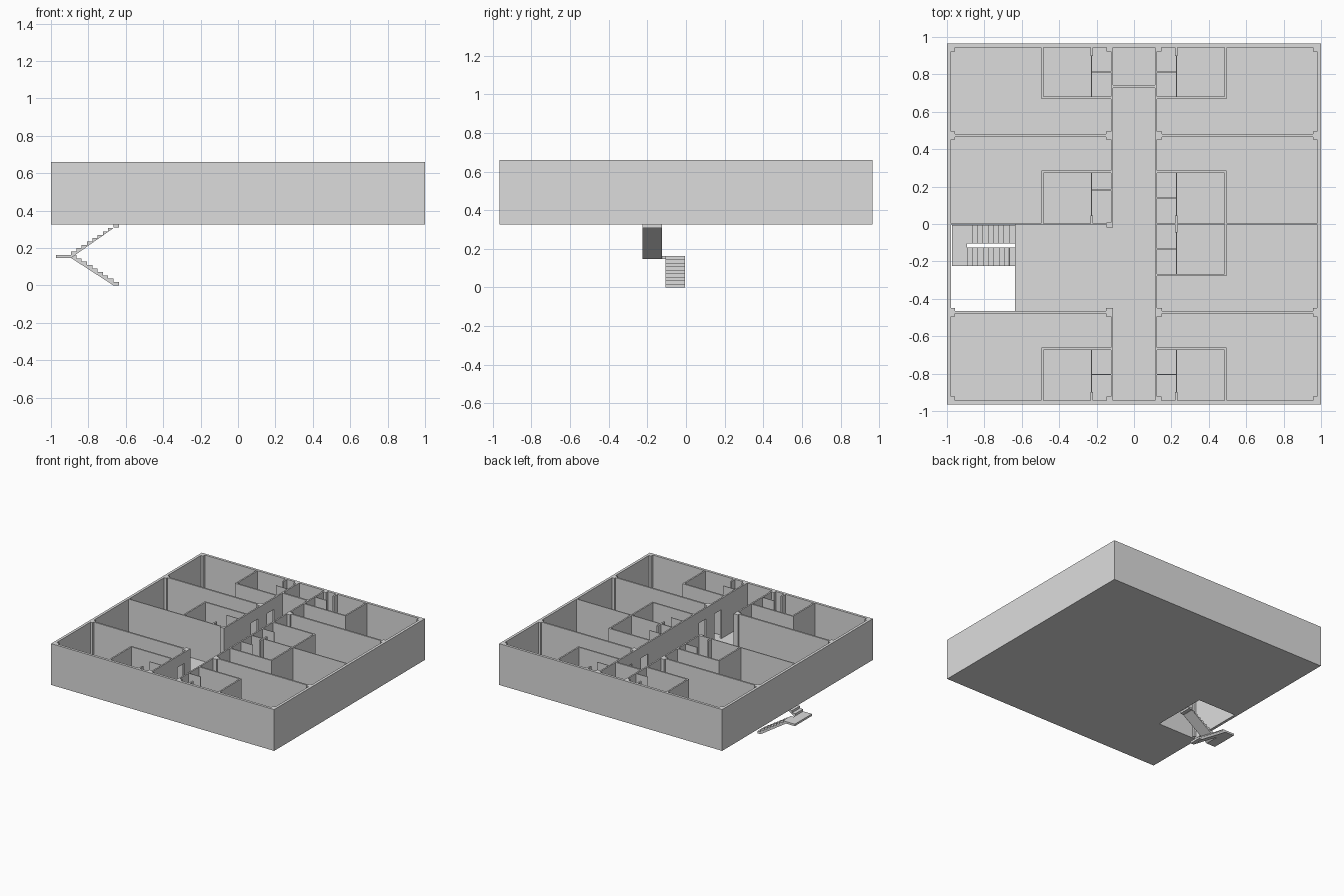
import bpy
import bmesh
from mathutils import Vector

cube = bpy.data.objects.get("Cube")
if cube:
    bpy.data.objects.remove(cube, do_unlink=True)

GREY = (0.72, 0.72, 0.72, 1.0)
mat = bpy.data.materials.new("plaster_grey")
mat.use_nodes = True
mat.diffuse_color = GREY
mat.node_tree.nodes["Principled BSDF"].inputs["Base Color"].default_value = GREY

BASE, FLOOR, TOP = 0.325, 0.335, 0.66
DOOR_TOP, DOOR_HALF = 0.57, 0.045
IN_X, IN_Y = 0.978, 0.944      # inner faces of the outer walls
COR = 0.1175                   # corridor wall centre line


def prism(name, points, offset):
    """Extrude a flat outline along an offset vector."""
    bm = bmesh.new()
    face = bm.faces.new([bm.verts.new(p) for p in points])
    new = bmesh.ops.extrude_face_region(bm, geom=[face])["geom"]
    bmesh.ops.translate(bm, vec=Vector(offset),
                        verts=[g for g in new if isinstance(g, bmesh.types.BMVert)])
    bmesh.ops.recalc_face_normals(bm, faces=bm.faces)
    mesh = bpy.data.meshes.new(name)
    bm.to_mesh(mesh)
    bm.free()
    mesh.materials.append(mat)
    obj = bpy.data.objects.new(name, mesh)
    bpy.context.collection.objects.link(obj)
    return obj


def box(name, x0, x1, y0, y1, z0=FLOOR, z1=TOP):
    return prism(name, [(x0, y0, z0), (x1, y0, z0), (x1, y1, z0), (x0, y1, z0)],
                 (0, 0, z1 - z0))


def wall_x(name, y, x0, x1, t=0.014, top=TOP):
    box(name, min(x0, x1), max(x0, x1), y - t / 2, y + t / 2, z1=top)


def wall_y(name, x, y0, y1, t=0.012, doors=(), top=TOP):
    """Wall running in y, split around its door openings, with lintels."""
    start = y0
    for d in sorted(doors):
        box(name, x - t / 2, x + t / 2, start, d - DOOR_HALF, z1=top)
        box(name + "_lintel", x - t / 2, x + t / 2, d - DOOR_HALF, d + DOOR_HALF, z0=DOOR_TOP)
        start = d + DOOR_HALF
    box(name, x - t / 2, x + t / 2, start, y1, z1=top)


def pillar(x, y, hx=0.017, hy=0.022):
    box("pillar", max(x - hx, -IN_X), min(x + hx, IN_X),
        max(y - hy, -IN_Y), min(y + hy, IN_Y))


# Floor slab, notched for the stairwell
HOLE_X, HOLE_Y0, HOLE_Y1 = -0.635, -0.465, -0.004
outline = [(-IN_X, -IN_Y), (IN_X, -IN_Y), (IN_X, IN_Y), (-IN_X, IN_Y),
           (-IN_X, HOLE_Y1), (HOLE_X, HOLE_Y1), (HOLE_X, HOLE_Y0), (-IN_X, HOLE_Y0)]
prism("floor_slab", [(x, y, BASE) for x, y in outline], (0, 0, FLOOR - BASE))

# Outer walls
for s in (-1, 1):
    a, b = sorted((s * IN_X, s))
    box("outer_side_wall", a, b, -0.965, 0.965, z0=BASE)
    a, b = sorted((s * IN_Y, s * 0.965))
    box("outer_end_wall", -IN_X, IN_X, a, b, z0=BASE)

# Corridor walls with room doors, and the cross wall at the back
wall_y("corridor_wall_left", COR, -IN_Y, IN_Y, doors=(-0.57, -0.37, 0.37, 0.575))
wall_y("corridor_wall_right_front", -COR, -IN_Y, -0.45, doors=(-0.57,))
wall_y("corridor_wall_right_back", -COR, -0.015, IN_Y, doors=(0.37, 0.575))
wall_x("corridor_cross_wall", 0.735, -0.112, 0.112)

# Room dividing walls and pillars, on both sides
for s in (-1, 1):
    for y, t in ((0.473, 0.014), (0.0, 0.008), (-0.472, 0.014)):
        wall_x("room_wall", y, s * COR, s * IN_X, t)
    for y in (0.473, -0.472):
        pillar(s * 0.134, y)
        pillar(s * 0.97, y, 0.012)
    for y in (-0.935, 0.935):
        pillar(s * 0.97, y, 0.012, 0.014)
        pillar(s * 0.134, y, 0.012, 0.014)
pillar(-0.13, -0.005, 0.018, 0.013)


def bathroom(s, back, front, divider):
    """Bathroom beside the corridor, from its back wall to its front wall."""
    d = 1 if front > back else -1
    wall_x("bathroom_front_wall", front, s * COR, s * 0.495, 0.012)
    lo, hi = sorted((back, front))
    wall_y("bathroom_side_wall", s * 0.49, lo, hi)
    wall_y("bathroom_low_partition", s * 0.228, lo, hi, 0.005, top=0.42)
    wall_x("bathroom_divider", divider, s * COR, s * 0.228, 0.005)
    lo, hi = sorted((back, back + d * 0.045))
    wall_y("bathroom_stub_wall", s * 0.226, lo, hi, 0.013)


for side in (-1, 1):
    bathroom(side, IN_Y, 0.675, 0.812)
    bathroom(side, -IN_Y, -0.667, -0.805)
bathroom(-1, 0.0, 0.28, 0.182)
bathroom(1, 0.0, 0.28, 0.14)
bathroom(1, 0.0, -0.273, -0.133)

# Stair: lower flight, landing, upper flight
STEPS, X_END, X_LAND = 9, -0.637, -0.893
MID, SLAB = 0.163, 0.016
run = (X_END - X_LAND) / STEPS


def flight(name, y0, y1, x0, dx, z0, rise, underside):
    pts = []
    for i in range(STEPS):
        pts += [(x0 + dx * i, z0 + rise * (i + 1)), (x0 + dx * (i + 1), z0 + rise * (i + 1))]
    prism(name, [(x, y0, z) for x, z in pts + underside], (0, y1 - y0, 0))


flight("lower_flight", -0.105, -0.006, X_END, -run, 0.0, MID / STEPS,
       [(X_LAND, MID - SLAB), (X_END - run, 0.0), (X_END, 0.0)])
flight("upper_flight", -0.225, -0.125, X_LAND, run, MID, (BASE - MID) / STEPS,
       [(X_END, BASE - SLAB), (X_END - run, BASE - SLAB), (X_LAND, MID - SLAB)])
box("stair_landing", -0.972, X_LAND, -0.225, -0.006, MID - SLAB, MID)
